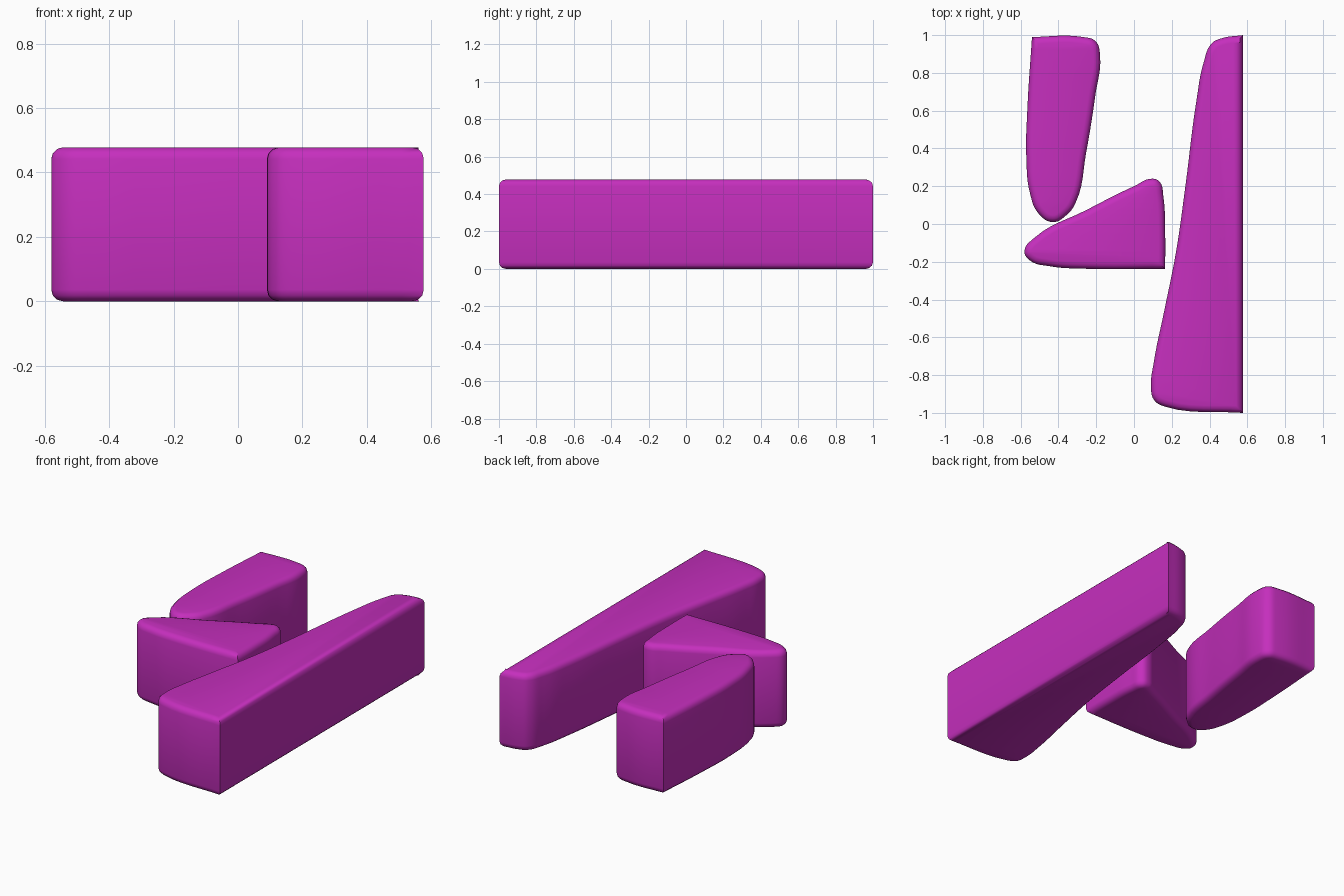
import bpy, bmesh

HEIGHT = 0.478
BEVEL = 0.036

cube = bpy.data.objects.get("Cube")
if cube:
    bpy.data.objects.remove(cube, do_unlink=True)

magenta = bpy.data.materials.new("magenta")
magenta.use_nodes = True
COLOUR = (0.56, 0.028, 0.51, 1)
magenta.diffuse_color = COLOUR
magenta.node_tree.nodes["Principled BSDF"].inputs["Base Color"].default_value = COLOUR


def rounded_slab(name, outline, corners):
    """Smooth closed outline, extruded with rounded rims; corners lists sharp points."""
    curve = bpy.data.curves.new(name + "_outline", "CURVE")
    curve.dimensions = "2D"
    curve.fill_mode = "BOTH"
    curve.resolution_u = 6
    curve.extrude = HEIGHT / 2 - BEVEL
    curve.bevel_depth = BEVEL
    curve.bevel_resolution = 2
    curve.offset = -BEVEL
    spline = curve.splines.new("BEZIER")
    spline.bezier_points.add(len(outline) - 1)
    for i, (p, (x, y)) in enumerate(zip(spline.bezier_points, outline)):
        p.co = (x, y, 0)
        kind = "VECTOR" if i in corners else "AUTO"
        p.handle_left_type = p.handle_right_type = kind
    spline.use_cyclic_u = True
    helper = bpy.data.objects.new(name + "_helper", curve)
    bpy.context.collection.objects.link(helper)

    # Turn the profile into a welded mesh standing on the ground
    deps = bpy.context.evaluated_depsgraph_get()
    mesh = bpy.data.meshes.new_from_object(helper.evaluated_get(deps))
    bpy.data.objects.remove(helper, do_unlink=True)
    bm = bmesh.new()
    bm.from_mesh(mesh)
    bmesh.ops.remove_doubles(bm, verts=bm.verts, dist=0.0005)
    bmesh.ops.recalc_face_normals(bm, faces=bm.faces)
    bmesh.ops.translate(bm, verts=bm.verts, vec=(0, 0, HEIGHT / 2))
    bm.to_mesh(mesh)
    bm.free()
    mesh.materials.clear()
    mesh.materials.append(magenta)
    obj = bpy.data.objects.new(name, mesh)
    bpy.context.collection.objects.link(obj)
    bpy.ops.object.select_all(action="DESELECT")
    obj.select_set(True)
    bpy.context.view_layer.objects.active = obj
    bpy.ops.object.shade_smooth_by_angle(angle=0.6)


# Tapered block at the back right
rounded_slab("back_block", [
    (-.54, .99), (-.27, .99), (-.203, .967), (-.18, .895), (-.205, .68),
    (-.253, .38), (-.31, .11), (-.36, .045), (-.43, .01), (-.505, .055),
    (-.55, .16), (-.57, .35), (-.565, .6)], {0})

# Wedge in the middle
rounded_slab("middle_wedge", [
    (.165, -.237), (.165, -.05), (.155, .15), (.137, .222), (.098, .24),
    (0, .2), (-.25, .075), (-.53, -.075), (-.58, -.145), (-.548, -.195),
    (-.45, -.223), (-.25, -.237)], {0})

# Long blade along the left side
rounded_slab("long_blade", [
    (.577, 1), (.46, .982), (.41, .955), (.37, .86), (.33, .65), (.272, .2),
    (.222, -.15), (.16, -.46), (.105, -.73), (.09, -.86), (.105, -.93),
    (.165, -.967), (.577, -1)], {0, 12})
